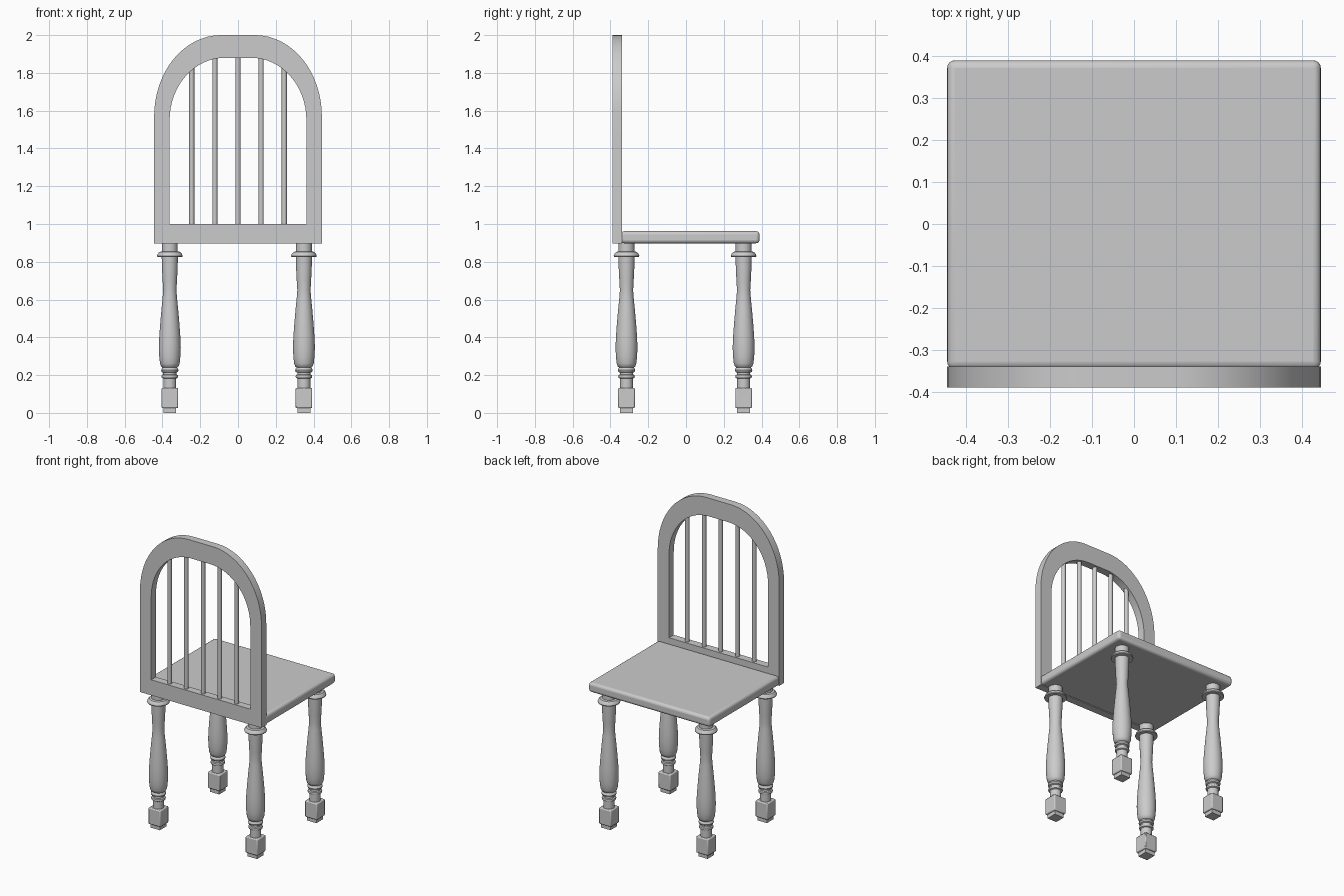
import bpy, bmesh
from math import sin, cos, pi, radians

if "Cube" in bpy.data.objects:
    bpy.data.objects.remove(bpy.data.objects["Cube"])

LEG_X, LEG_Y = (-0.361, 0.349), (-0.315, 0.305)
BACK_Y, BACK_T = -0.364, 0.05


def finish(bm, name, loc=(0, 0, 0), bevel=0, segments=3, smooth=True):
    bmesh.ops.recalc_face_normals(bm, faces=bm.faces)
    me = bpy.data.meshes.new(name)
    bm.to_mesh(me)
    bm.free()
    ob = bpy.data.objects.new(name, me)
    ob.location = loc
    bpy.context.collection.objects.link(ob)
    if bevel:
        mod = ob.modifiers.new("bevel", 'BEVEL')
        mod.width, mod.segments = bevel, segments
    if smooth:
        bpy.ops.object.select_all(action='DESELECT')
        ob.select_set(True)
        bpy.context.view_layer.objects.active = ob
        bpy.ops.object.shade_smooth_by_angle(angle=radians(35))
    return ob


def box(name, x0, x1, y0, y1, z0, z1, **kw):
    bm = bmesh.new()
    bmesh.ops.create_cube(bm, size=1)
    bmesh.ops.scale(bm, vec=(x1 - x0, y1 - y0, z1 - z0), verts=bm.verts)
    return finish(bm, name, ((x0 + x1) / 2, (y0 + y1) / 2, (z0 + z1) / 2), **kw)


def lathe(name, profile, loc, n=32):
    bm = bmesh.new()
    rings = [[bm.verts.new((r * cos(2 * pi * i / n), r * sin(2 * pi * i / n), z))
              for i in range(n)] for r, z in profile]
    for a, b in zip(rings, rings[1:]):
        for i in range(n):
            j = (i + 1) % n
            bm.faces.new((a[i], a[j], b[j], b[i]))
    bm.faces.new(rings[0])
    bm.faces.new(rings[-1])
    return finish(bm, name, loc)


def arch(half, bottom, spring, top, flat, n=16):
    """Arch outline: straight sides, elliptical shoulders, flat crown."""
    right = [(half, bottom)]
    for i in range(n + 1):
        t = pi / 2 * i / n
        right.append((flat + (half - flat) * cos(t), spring + (top - spring) * sin(t)))
    return right + [(-x, z) for x, z in reversed(right)]


# Seat
box("seat", -0.444, 0.444, -0.345, 0.389, 0.898, 0.962, bevel=0.018, segments=4)

# Arched back frame with opening
outer = arch(0.444, 0.898, 1.57, 2.0, 0.09)
inner = arch(0.362, 1.0, 1.55, 1.88, 0.07)
bm = bmesh.new()
loops = [[bm.verts.new((x, y, z)) for x, z in pts]
         for pts in (outer, inner) for y in (-BACK_T / 2, BACK_T / 2)]
of, ob_, inf, inb = loops
for a, b in ((of, inf), (ob_, inb), (of, ob_), (inf, inb)):
    for i in range(len(a)):
        j = (i + 1) % len(a)
        bm.faces.new((a[i], a[j], b[j], b[i]))
finish(bm, "back_frame", (0, BACK_Y, 0))

# Back spindles
for k in range(-2, 3):
    top = (1.84, 1.9, 1.9)[2 - abs(k)]
    lathe(f"back_spindle_{k + 3}", [(0.0135, 0.98), (0.0135, top)],
          (k * 0.1225, BACK_Y, 0), n=16)

# Turned legs on square feet
profile = [(0.034, 0.12), (0.034, 0.182), (0.042, 0.186), (0.044, 0.193), (0.042, 0.200),
           (0.035, 0.204), (0.035, 0.213), (0.043, 0.217), (0.046, 0.226), (0.043, 0.235),
           (0.038, 0.240), (0.046, 0.246), (0.052, 0.262), (0.056, 0.30), (0.058, 0.345),
           (0.056, 0.40), (0.051, 0.47), (0.044, 0.55), (0.038, 0.61), (0.035, 0.65),
           (0.038, 0.70), (0.041, 0.76), (0.043, 0.826), (0.066, 0.826), (0.068, 0.831),
           (0.064, 0.842), (0.055, 0.852), (0.042, 0.855), (0.042, 0.905)]
for side, x in zip(("left", "right"), LEG_X):
    for end, y in zip(("back", "front"), LEG_Y):
        name = f"{end}_{side}_leg"
        lathe(name, profile, (x, y, 0))
        box(name + "_block", x - 0.044, x + 0.044, y - 0.044, y + 0.044,
            0.025, 0.133, bevel=0.006, segments=2)
        box(name + "_foot", x - 0.034, x + 0.034, y - 0.034, y + 0.034,
            0, 0.03, smooth=False)
